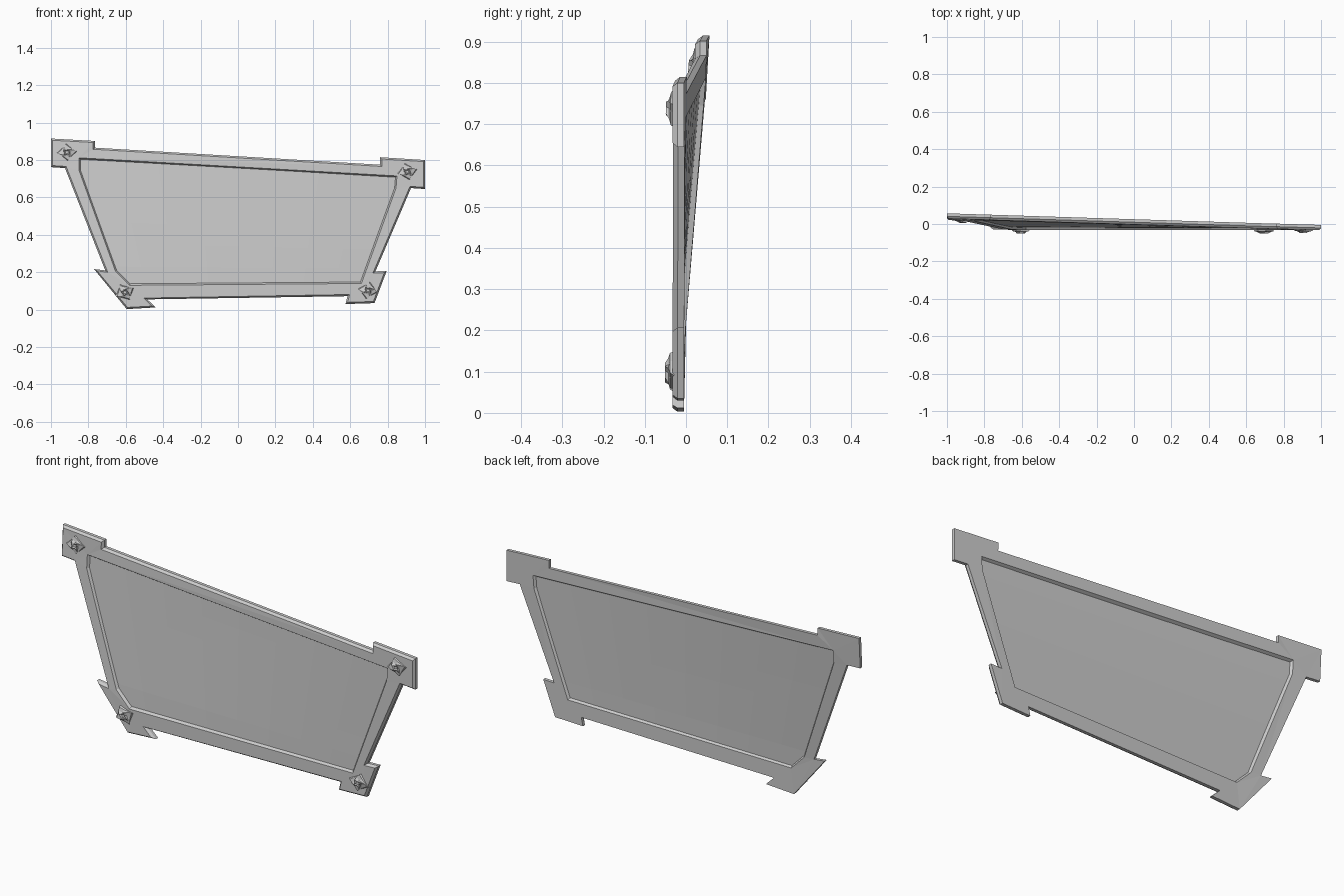
import bpy, bmesh, math
from mathutils import Vector

if "Cube" in bpy.data.objects:
    bpy.data.objects.remove(bpy.data.objects["Cube"])

T = 0.028  # frame thickness


def warp(x, z):
    # front-surface depth: upper-left corner is twisted backwards
    f = (1 - x) / 2 * min(max((z - 0.15) / 0.68, 0), 1.05)
    return -0.033 + 0.059 * f


def offset(pts, d):
    # miter offset of a clockwise loop; positive d moves to the right of travel
    out, n = [], len(pts)
    for i in range(n):
        a, b, c = (Vector(pts[(i + k) % n]) for k in (-1, 0, 1))
        e, f = (b - a).normalized(), (c - b).normalized()
        n1, n2 = Vector((e.y, -e.x)), Vector((f.y, -f.x))
        m = (n1 + n2) / max(1 + n1.dot(n2), 0.35)
        out.append(tuple(b + m * d))
    return out


def ring(bm, pts, depth):
    return [bm.verts.new((x, warp(x, z) + depth, z)) for x, z in pts]


def bridge(bm, a, b):
    n = len(a)
    for i in range(n):
        j = (i + 1) % n
        bm.faces.new((a[i], a[j], b[j], b[i]))


def cap(bm, a, b):
    edges = []
    for loop in (a, b):
        for i in range(len(loop)):
            edges.append(bm.edges.get((loop[i], loop[(i + 1) % len(loop)])))
    bmesh.ops.triangle_fill(bm, use_beauty=True, edges=edges)


def finish(bm, name):
    bmesh.ops.recalc_face_normals(bm, faces=bm.faces)
    me = bpy.data.meshes.new(name)
    bm.to_mesh(me)
    bm.free()
    ob = bpy.data.objects.new(name, me)
    bpy.context.collection.objects.link(ob)
    return ob


# Frame with stepped corner plates, bevelled front and chamfered opening
outer = [(-1, .915), (-.765, .902), (-.765, .866), (.76, .775), (.76, .815),
         (1, .80), (1, .645), (.925, .65), (.735, .205), (.795, .207),
         (.73, .035), (.575, .03), (.585, .072), (-.485, .055), (-.44, .012),
         (-.595, .003), (-.77, .217), (-.71, .21), (-.925, .757), (-1, .762)]
inner = [(-.85, .812), (.85, .715), (.845, .65), (.66, .14),
         (-.58, .13), (-.655, .205), (-.85, .745)]
bm = bmesh.new()
of = ring(bm, offset(outer, .009), 0)
om = ring(bm, outer, .012)
ob_ = ring(bm, outer, T)
inf = ring(bm, inner, 0)
inm = ring(bm, offset(inner, .009), T / 2)
inb = ring(bm, inner, T)
for a, b in ((of, om), (om, ob_), (inf, inm), (inm, inb)):
    bridge(bm, a, b)
cap(bm, of, inf)
cap(bm, ob_, inb)
finish(bm, "frame")

# Thin infill panel following the twist of the frame
tl, tr, bl, br = (Vector(p) for p in ((-.87, .83), (.875, .735), (-.66, .11), (.68, .12)))
bm = bmesh.new()
NU, NV = 8, 6
layers = []
for d in (T / 2 - .002, T / 2 + .002):
    g = []
    for j in range(NV + 1):
        v = j / NV
        row = [bl.lerp(br, i / NU).lerp(tl.lerp(tr, i / NU), v) for i in range(NU + 1)]
        g.append(ring(bm, row, d))
    for j in range(NV):
        for i in range(NU):
            bm.faces.new((g[j][i], g[j][i + 1], g[j + 1][i + 1], g[j + 1][i]))
    layers.append(g)
rims = [g[0] + [r[-1] for r in g[1:]] + g[-1][-2::-1] + [r[0] for r in g[-2:0:-1]]
        for g in layers]
bridge(bm, rims[0], rims[1])
finish(bm, "infill_panel")


# Pinwheel-headed bolts on the four corner plates
def bolt(name, cx, cz, turn):
    bm = bmesh.new()
    levels = [(.056, .040, .004, 0), (.050, .034, -.006, 8), (.036, .018, -.010, 24),
              (.024, .012, -.018, 45), (.010, .008, -.013, 45)]
    prev = None
    for k, (r1, r2, d, tw) in enumerate(levels):
        cur = []
        for i in range(8):
            a = math.radians(i * 45 + tw + turn + (14 if i % 2 else 0))
            r = r2 if i % 2 else r1
            x, z = cx + r * math.cos(a), cz + r * .85 * math.sin(a)
            cur.append(bm.verts.new((x, warp(x, z) + d, z)))
        if prev:
            bridge(bm, prev, cur)
        else:
            bm.faces.new(cur)
        prev = cur
    bm.faces.new(prev)
    finish(bm, name)


for name, x, z, turn in (("bolt_top_left", -.915, .842, 0), ("bolt_top_right", .905, .738, 10),
                         ("bolt_bottom_left", -.605, .093, 25), ("bolt_bottom_right", .695, .103, -15)):
    bolt(name, x, z, turn)
